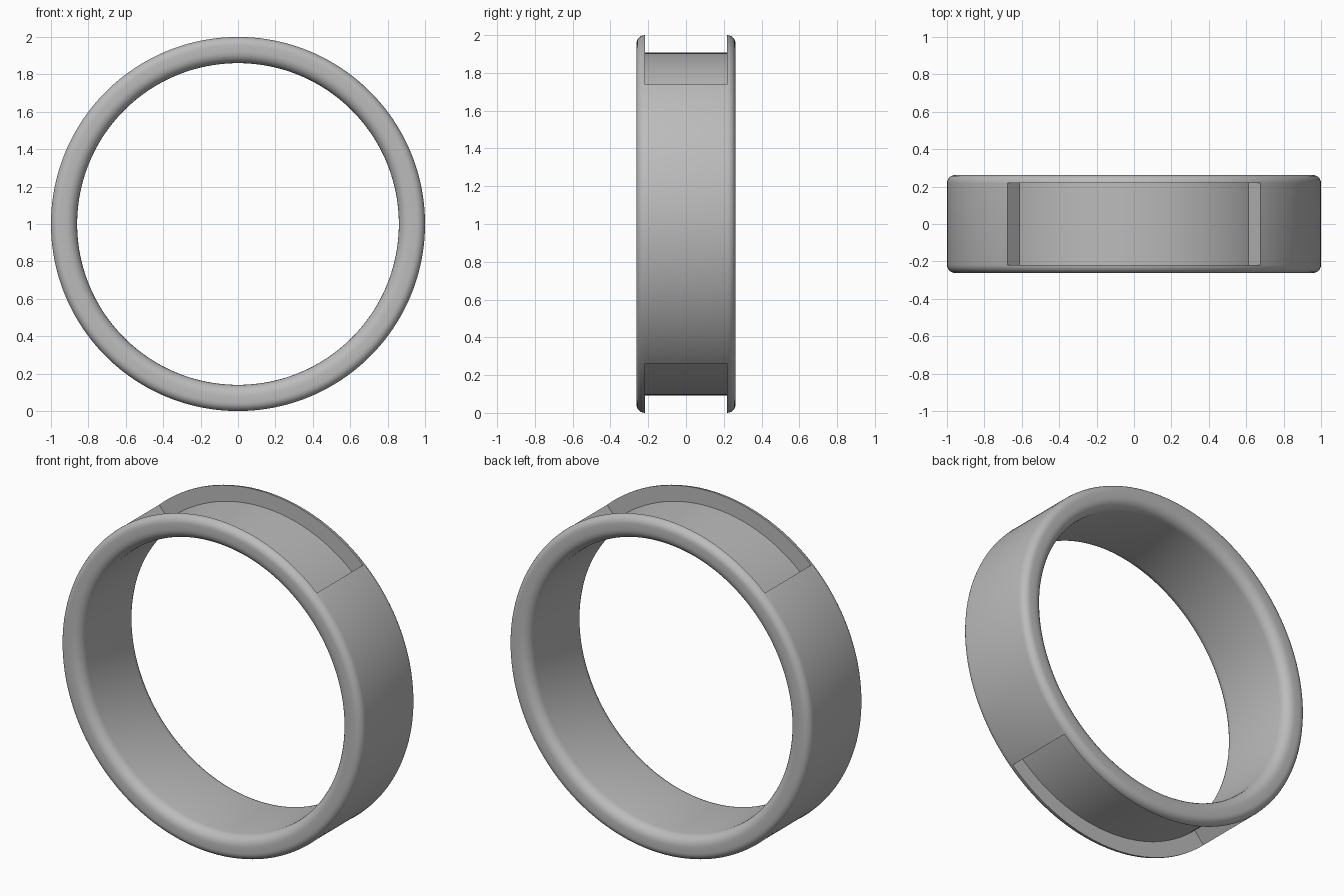
import bpy
import bmesh
import math

cube = bpy.data.objects.get("Cube")
if cube:
    bpy.data.objects.remove(cube, do_unlink=True)

OUTER, INNER, FLOOR = 1.0, 0.86, 0.907   # radii: outside, bore, recess floor
HALF_W, HALF_SLOT = 0.262, 0.218         # half widths: band, recess
HALF_ANGLE = math.radians(42.5)          # half the arc of each recess
ROUND, STEPS = 0.044, 6                  # outer edge rounding
ROUND_IN = 0.06                          # inner edge rounding

metal = bpy.data.materials.new("grey metal")
metal.use_nodes = True
colour = (0.5, 0.5, 0.5, 1)
metal.diffuse_color = colour
metal.node_tree.nodes["Principled BSDF"].inputs["Base Color"].default_value = colour


def half_profile(floor):
    """Points (y, radius) from the recess floor edge round to the bore."""
    pts = [(HALF_SLOT, floor)]
    for i in range(STEPS + 1):
        a = math.pi / 2 * (1 - i / STEPS)
        pts.append((HALF_W - ROUND + ROUND * math.cos(a),
                    OUTER - ROUND + ROUND * math.sin(a)))
    for i in range(STEPS + 1):
        a = -math.pi / 2 * i / STEPS
        pts.append((HALF_W - ROUND_IN + ROUND_IN * math.cos(a),
                    INNER + ROUND_IN + ROUND_IN * math.sin(a)))
    return pts


def profile(floor):
    half = half_profile(floor)
    return half + [(-y, r) for y, r in reversed(half)]


# Sections round the ring: a recess on top and below, full band at the sides
sections = []
for centre, half, floor, count in (
        (math.pi / 2, HALF_ANGLE, FLOOR, 40),
        (math.pi, math.pi / 2 - HALF_ANGLE, OUTER, 44),
        (3 * math.pi / 2, HALF_ANGLE, FLOOR, 40),
        (2 * math.pi, math.pi / 2 - HALF_ANGLE, OUTER, 44)):
    for i in range(count + 1):
        sections.append((centre - half + 2 * half * i / count, floor))

# Loft the sections; doubled sections form the recess end walls
bm = bmesh.new()
rings = [[bm.verts.new((r * math.cos(a), y, 1 + r * math.sin(a)))
          for y, r in profile(floor)] for a, floor in sections]
for k, ring in enumerate(rings):
    after = rings[(k + 1) % len(rings)]
    for j in range(len(ring)):
        n = (j + 1) % len(ring)
        bm.faces.new((ring[j], ring[n], after[n], after[j]))
bmesh.ops.remove_doubles(bm, verts=bm.verts, dist=1e-5)
bmesh.ops.recalc_face_normals(bm, faces=bm.faces)

mesh = bpy.data.meshes.new("ring_band")
bm.to_mesh(mesh)
bm.free()
mesh.materials.append(metal)
band = bpy.data.objects.new("ring_band", mesh)
bpy.context.collection.objects.link(band)

# Smooth the rounded surfaces, keep the recess edges sharp
bpy.ops.object.select_all(action='DESELECT')
band.select_set(True)
bpy.context.view_layer.objects.active = band
bpy.ops.object.shade_smooth_by_angle(angle=math.radians(30))
